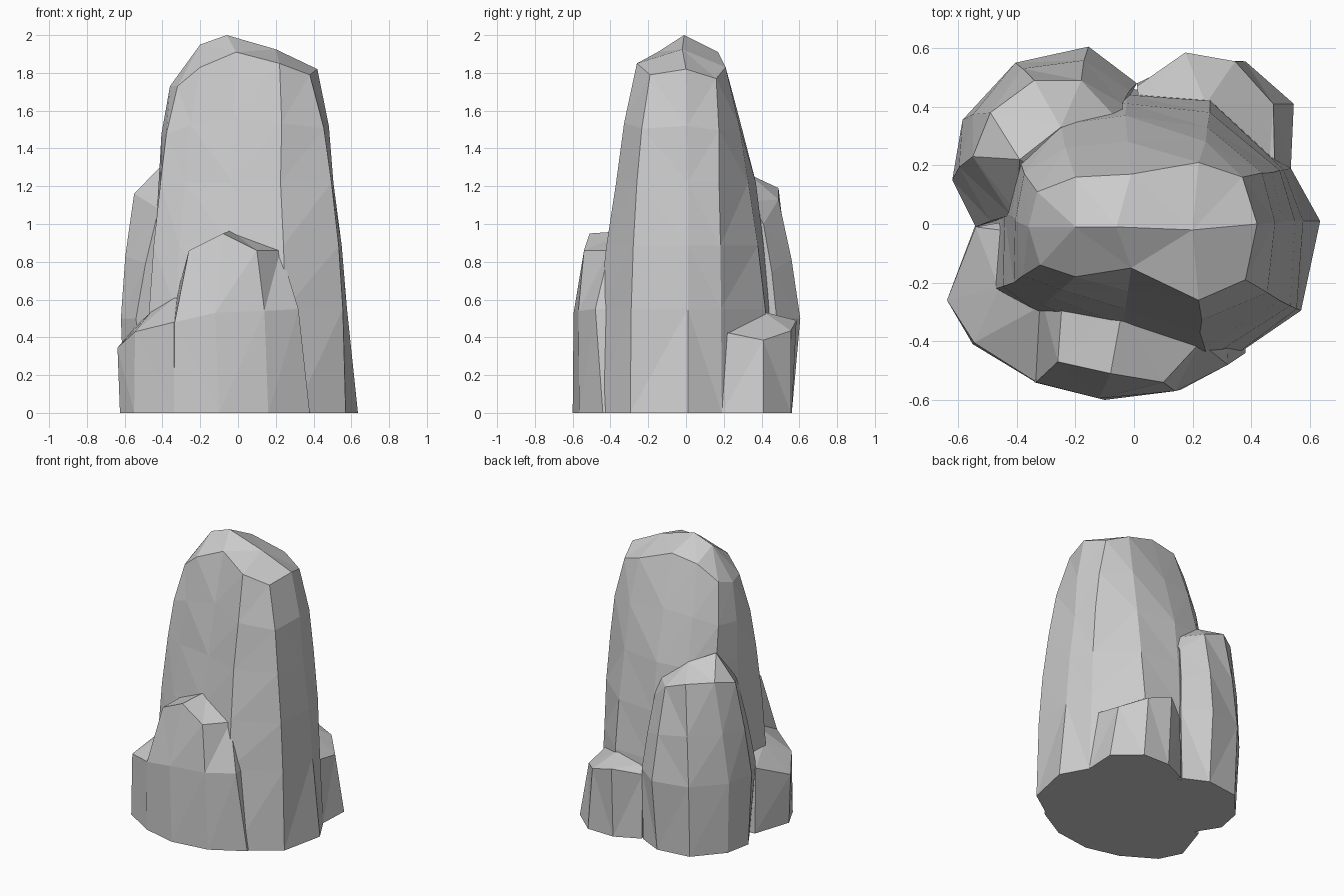
import bpy, bmesh
from mathutils import Vector


def level(z, pts):
    """Flat ring of points at height z."""
    return [(x, y, z) for x, y in pts]


def blend(a, b, t, swell=1.0):
    """Ring between two rings, optionally swelled outwards."""
    out = []
    for p, q in zip(a, b):
        v = Vector(p).lerp(Vector(q), t)
        out.append((v.x * swell, v.y * swell, v.z))
    return out


def loft(name, rings):
    """Closed faceted rock made from stacked rings with equal point counts."""
    bm = bmesh.new()
    loops = [[bm.verts.new(p) for p in r] for r in rings]
    n = len(loops[0])
    for a, b in zip(loops, loops[1:]):
        for i in range(n):
            j = (i + 1) % n
            bm.faces.new((a[i], a[j], b[j], b[i]))
    bm.faces.new(loops[0][::-1])
    bm.faces.new(loops[-1])
    bmesh.ops.remove_doubles(bm, verts=bm.verts, dist=0.0005)
    bmesh.ops.triangulate(bm, faces=[f for f in bm.faces if len(f.verts) > 3 and f.normal.z > -0.99])
    bmesh.ops.recalc_face_normals(bm, faces=bm.faces)
    me = bpy.data.meshes.new(name)
    bm.to_mesh(me)
    bm.free()
    ob = bpy.data.objects.new(name, me)
    bpy.context.collection.objects.link(ob)
    return ob


# Main tall column, counter-clockwise from front left
foot = level(0, [(-.48, -.22), (-.33, -.35), (-.03, -.45), (.3, -.48), (.57, -.295), (.635, .01),
                 (.535, .19), (.27, .43), (0, .46), (-.3, .4), (-.42, .25), (-.5, 0)])
waist = level(.55, [(-.47, -.22), (-.33, -.3), (-.03, -.39), (.25, -.46), (.555, -.29), (.577, .01),
                    (.51, .185), (.26, .42), (-.02, .44), (-.3, .4), (-.42, .25), (-.45, .03)])
chest = level(1.22, [(-.41, -.2), (-.28, -.25), (-.03, -.29), (.225, -.37), (.495, -.26), (.505, .01),
                     (.47, .175), (.25, .33), (-.03, .37), (-.25, .34), (-.39, .22), (-.42, .03)])
rim = [(-.32, -.14, 1.73), (-.2, -.18, 1.83), (-.01, -.15, 1.91), (.22, -.26, 1.85),
       (.38, -.19, 1.79), (.42, 0, 1.82), (.37, .16, 1.77), (.22, .21, 1.83),
       (-.01, .17, 1.91), (-.2, .16, 1.88), (-.33, .11, 1.77), (-.36, -.01, 1.73)]
L, P, R = (-.2, -.01, 1.95), (-.06, -.01, 2.0), (.2, -.02, 1.925)
crown = [L, L, P, R, R, R, R, R, P, L, L, L]
column = loft("rock_column", [foot, waist, blend(waist, chest, .5, 1.015), chest,
                              blend(chest, rim, .5, 1.04), rim, crown])

# Front shelf
front = loft("front_shelf", [
    level(0, [(-.33, -.2), (-.34, -.54), (-.1, -.6), (.16, -.565), (.38, -.44), (.4, -.1)]),
    [(-.33, -.2, .6), (-.335, -.54, .48), (-.12, -.595, .53), (.14, -.57, .54), (.32, -.48, .55), (.3, -.1, .55)],
    [(-.24, -.2, .87), (-.26, -.47, .86), (-.08, -.51, .95), (.1, -.54, .86), (.225, -.405, .86), (.15, -.1, .9)],
    [(-.24, -.2, .87)] * 2 + [(-.04, -.29, .965)] * 3 + [(.15, -.1, .9)]])

# Low left shelf
left = loft("left_shelf", [
    level(0, [(-.2, .05), (-.54, 0), (-.625, -.26), (-.55, -.41), (-.335, -.54), (-.2, -.4)]),
    [(-.2, .05, .5), (-.54, -.01, .46), (-.638, -.26, .345), (-.545, -.405, .43), (-.34, -.535, .48), (-.2, -.4, .58)],
    [(-.2, .05, .5), (-.46, -.02, .52)] + [(-.46, -.22, .535)] * 2 + [(-.335, -.29, .61), (-.2, -.3, .61)]])

# High back left shoulder
sh_foot = level(0, [(-.5, 0), (-.2, .1), (0, .48), (-.165, .56), (-.4, .53), (-.565, .34), (-.6, .16)])[::-1]
sh_mid = level(.5, [(-.54, -.01), (-.2, .1), (.01, .48), (-.155, .605), (-.405, .55), (-.585, .355), (-.62, .15)])[::-1]
sh_top = [(-.42, .03, 1.08), (-.2, .1, 1.1), (-.04, .41, 1.0), (-.18, .49, 1.13),
          (-.34, .49, 1.19), (-.49, .38, 1.2), (-.55, .23, 1.16)][::-1]
A, B = (-.39, .22, 1.325), (-.25, .33, 1.265)
sh_cap = [(-.4, .04, 1.12), (-.2, .1, 1.15), (-.04, .34, 1.12), B, B, A, A][::-1]
shoulder = loft("back_left_shoulder", [sh_foot, sh_mid, blend(sh_mid, sh_top, .5, 1.02), sh_top, sh_cap])

# Low back right shelf
back = loft("back_right_shelf", [
    level(0, [(.1, .2), (.535, .19), (.545, .41), (.38, .555), (.18, .56), (.01, .48)]),
    [(.1, .2, .5), (.48, .19, .43), (.475, .41, .385), (.345, .555, .435), (.175, .585, .49), (.01, .47, .45)],
    [(.1, .2, .5), (.46, .18, .44)] + [(.245, .41, .535)] * 3 + [(.02, .4, .5)]])

# Fuse everything into one solid rock
bpy.context.view_layer.objects.active = column
for lump in (front, left, shoulder, back):
    m = column.modifiers.new("join", 'BOOLEAN')
    m.operation, m.solver, m.object = 'UNION', 'EXACT', lump
    bpy.ops.object.modifier_apply(modifier=m.name)
    bpy.data.objects.remove(lump)
